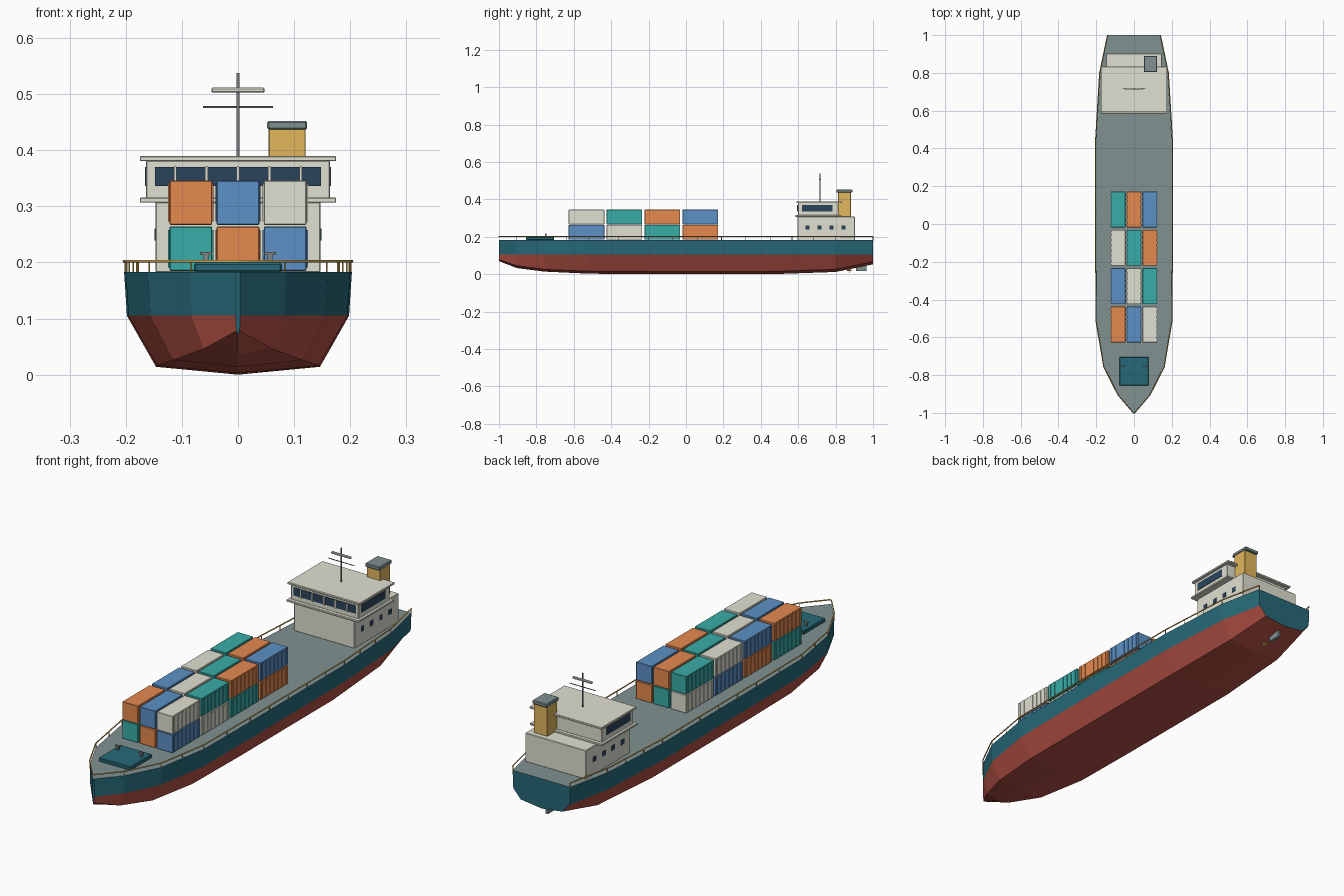
import bpy, bmesh
from mathutils import Vector, Matrix

cube = bpy.data.objects.get("Cube")
if cube:
    bpy.data.objects.remove(cube, do_unlink=True)


def material(name, r, g, b):
    rgb = [((c / 255 + 0.055) / 1.055) ** 2.4 for c in (r, g, b)]
    m = bpy.data.materials.new(name)
    m.use_nodes = True
    m.diffuse_color = (*rgb, 1)
    m.node_tree.nodes["Principled BSDF"].inputs["Base Color"].default_value = (*rgb, 1)
    return m


TEAL = material("hull teal", 38, 105, 120)
RED = material("bottom red", 182, 82, 70)
GREY = material("deck grey", 128, 145, 145)
CREAM = material("cream", 224, 224, 210)
ORANGE = material("container orange", 230, 138, 79)
BLUE = material("container blue", 93, 145, 199)
GREEN = material("container green", 57, 173, 168)
GOLD = material("gold", 226, 183, 92)
GLASS = material("window navy", 42, 68, 90)
STEEL = material("mast steel", 128, 130, 134)


def finish(name, bm, *mats):
    bmesh.ops.recalc_face_normals(bm, faces=bm.faces)
    mesh = bpy.data.meshes.new(name)
    bm.to_mesh(mesh)
    bm.free()
    for m in mats:
        mesh.materials.append(m)
    ob = bpy.data.objects.new(name, mesh)
    bpy.context.collection.objects.link(ob)


def boxes(name, items, mat, bevel=0):
    """One object from boxes given as (centre, size)."""
    bm = bmesh.new()
    for centre, size in items:
        bmesh.ops.create_cube(bm, size=1, matrix=Matrix.Translation(centre) @ Matrix.Diagonal((*size, 1)))
    if bevel:
        bmesh.ops.bevel(bm, geom=bm.edges[:], offset=bevel, segments=1, affect='EDGES')
    finish(name, bm, mat)


def rods(name, items, radius, mat, sides=8):
    """One object from round bars given as (start, end)."""
    bm = bmesh.new()
    for a, b in items:
        a, b = Vector(a), Vector(b)
        turn = (b - a).to_track_quat('Z', 'Y').to_matrix().to_4x4()
        bmesh.ops.create_cone(bm, cap_ends=True, segments=sides, radius1=radius, radius2=radius,
                              depth=(b - a).length, matrix=Matrix.Translation((a + b) / 2) @ turn)
    for f in bm.faces:
        f.smooth = len(f.verts) == 4
    for e in bm.edges:
        e.smooth = all(f.smooth for f in e.link_faces)
    finish(name, bm, mat)


# Hull: stations of y, deck half width, keel height, chine height
DECK, WATER = 0.183, 0.105
stations = [(-1, 0.004, 0.07, 0.078), (-0.905, 0.085, 0.033, 0.046), (-0.757, 0.16, 0.014, 0.026),
            (-0.52, 0.2, 0.003, 0.016), (-0.2, 0.203, 0, 0.014), (0.45, 0.203, 0, 0.014),
            (0.8, 0.182, 0.012, 0.026), (1, 0.14, 0.053, 0.066)]
bm = bmesh.new()
rings = []
for y, w, keel, chine in stations:
    half = [(w, DECK), (w * 0.975, WATER), (w * 0.72, chine)]
    ring = half + [(0, keel)] + [(-x, z) for x, z in reversed(half)]
    rings.append([bm.verts.new((x, y, z)) for x, z in ring])
for a, b in zip(rings, rings[1:]):
    for i in range(7):
        j = (i + 1) % 7
        f = bm.faces.new((a[i], a[j], b[j], b[i]))
        f.material_index = 2 if i == 6 else 0 if i in (0, 5) else 1
bm.faces.new(rings[0])
bm.faces.new(rings[-1])
finish("hull", bm, TEAL, RED, GREY)

# Guard rail around both sides and the bow
RAIL = 0.202
side = [Vector((w, y, 0)) for y, w, *_ in reversed(stations)]
path = side + [Vector((-p.x, p.y, 0)) for p in reversed(side)]
curve = bpy.data.curves.new("guard_rail", 'CURVE')
curve.dimensions = '3D'
curve.bevel_depth = 0.0027
curve.bevel_resolution = 1
curve.use_fill_caps = True
spline = curve.splines.new('POLY')
spline.points.add(len(path) - 1)
for point, p in zip(spline.points, path):
    point.co = (p.x, p.y, RAIL, 1)
curve.materials.append(GOLD)
bpy.context.collection.objects.link(bpy.data.objects.new("guard_rail", curve))

posts = []
for a, b in zip(side, side[1:]):
    n = max(1, round((b - a).length / 0.14))
    for k in range(n):
        p = a.lerp(b, k / n)
        for s in (-1, 1):
            x = s * (p.x - 0.002)
            posts.append(((x, p.y, DECK - 0.002), (x, p.y, RAIL)))
rods("rail_posts", posts, 0.0016, GOLD, 6)

# Cargo containers with ribbed long sides
colours = [ORANGE, BLUE, CREAM, GREEN]
L, W, H = 0.19, 0.076, 0.079
for layer in range(2):
    for row in range(4):
        for col in range(3):
            c = Vector(((col - 1) * 0.084, -0.532 + row * 0.203, 0.2245 + layer * 0.082))
            mat = colours[(row + col + 3 * (1 - layer)) % 4]
            tag = f"{layer + 1}_{row + 1}_{col + 1}"
            boxes("container_" + tag, [(c, (W, L, H))], mat, 0.0015)
            ribs = [(c + Vector((s * W / 2, (k - 3) * 0.027, 0)), (0.005, 0.007, H - 0.012))
                    for s in (-1, 1) for k in range(7)]
            boxes("container_ribs_" + tag, ribs, mat)

# Fore hatch with two mooring bitts
boxes("fore_hatch", [((0, -0.78, 0.191), (0.156, 0.15, 0.017))], TEAL, 0.003)
bitts = []
for s in (-1, 1):
    bitts += [((s * 0.057, -0.75, 0.207), (0.009, 0.009, 0.018)),
              ((s * 0.057, -0.75, 0.216), (0.021, 0.009, 0.005))]
boxes("mooring_bitts", bitts, STEEL)

# Deck house, bridge and their overhanging slabs
boxes("deck_house", [((0, 0.75, 0.245), (0.294, 0.306, 0.126))], CREAM, 0.002)
boxes("bridge_deck", [((0, 0.708, 0.311), (0.35, 0.246, 0.009))], CREAM, 0.0015)
boxes("bridge", [((0, 0.708, 0.348), (0.328, 0.216, 0.068))], CREAM, 0.002)
boxes("bridge_roof", [((0, 0.713, 0.385), (0.35, 0.242, 0.009))], CREAM, 0.0015)

# Bridge windows, mullions and cabin windows
boxes("bridge_front_window", [((0, 0.6, 0.353), (0.296, 0.006, 0.034))], GLASS)
boxes("bridge_mullions", [((k * 0.056, 0.597, 0.353), (0.005, 0.008, 0.036)) for k in range(-2, 3)], CREAM)
boxes("bridge_side_windows", [((s * 0.164, 0.702, 0.353), (0.004, 0.162, 0.034)) for s in (-1, 1)], GLASS)
boxes("cabin_windows", [((s * 0.147, 0.65 + k * 0.064, 0.25), (0.004, 0.021, 0.021))
                        for s in (-1, 1) for k in range(4)], GLASS)

# Funnel
boxes("funnel", [((0.0875, 0.847, 0.373), (0.066, 0.068, 0.132))], GOLD, 0.0015)
boxes("funnel_cap", [((0.0875, 0.847, 0.4445), (0.071, 0.086, 0.016))], GREY, 0.003)

# Mast, yard and radar bar
rods("mast", [((0, 0.716, 0.387), (0, 0.716, 0.538))], 0.003, STEEL)
rods("mast_yard", [((-0.062, 0.716, 0.477), (0.062, 0.716, 0.477))], 0.002, STEEL, 6)
boxes("radar_bar", [((0, 0.716, 0.507), (0.095, 0.01, 0.009))], CREAM, 0.002)

# Rudder and propeller
boxes("rudder", [((0, 0.937, 0.039), (0.012, 0.055, 0.046))], GREY)
rods("propeller_hub", [((0, 0.86, 0.022), (0, 0.885, 0.022))], 0.004, GOLD)
boxes("propeller_blades", [((0, 0.875, 0.022), (0.03, 0.003, 0.006)),
                           ((0, 0.875, 0.022), (0.006, 0.003, 0.03))], GOLD)
